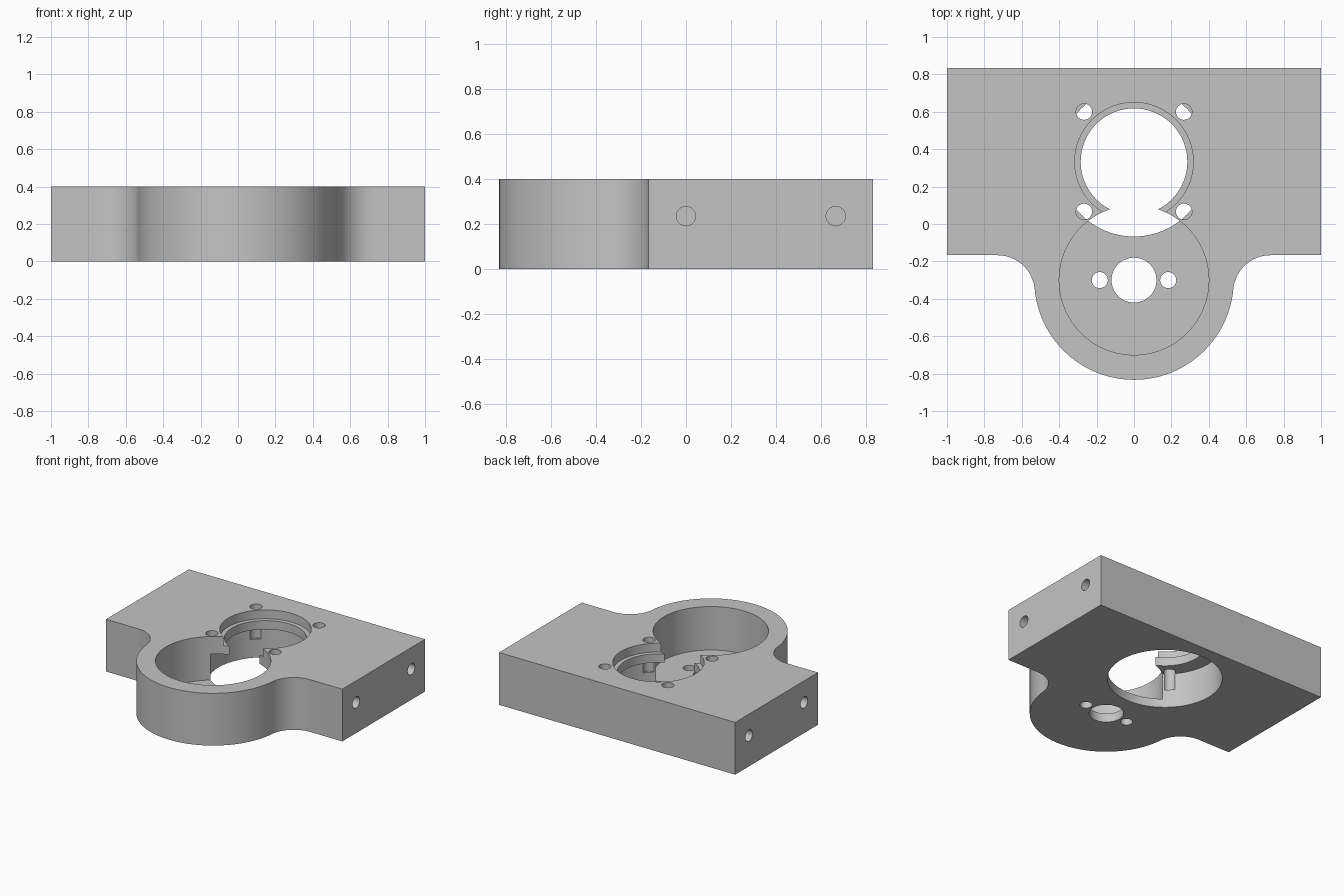
import bpy, bmesh
from math import sin, cos, pi, radians, sqrt, atan2
from mathutils import Matrix

if "Cube" in bpy.data.objects:
    bpy.data.objects.remove(bpy.data.objects["Cube"])

HEIGHT = 0.4
FRONT, BACK = -0.167, 0.833
LOBE_Y, LOBE_R, FILLET_R = -0.3, 0.533, 0.2
BORE_Y = 0.333

grey = bpy.data.materials.new("plain grey")
grey.use_nodes = True
colour = (0.55, 0.55, 0.55, 1)
grey.diffuse_color = colour
grey.node_tree.nodes["Principled BSDF"].inputs["Base Color"].default_value = colour


def arc(cx, cy, r, a0, a1, n):
    steps = [a0 + (a1 - a0) * i / n for i in range(n + 1)]
    return [(cx + r * cos(a), cy + r * sin(a)) for a in steps]


def finish(name, bm):
    bmesh.ops.recalc_face_normals(bm, faces=bm.faces)
    mesh = bpy.data.meshes.new(name)
    bm.to_mesh(mesh)
    bm.free()
    mesh.materials.append(grey)
    ob = bpy.data.objects.new(name, mesh)
    bpy.context.scene.collection.objects.link(ob)
    return ob


# Mounting block: rectangle blended into a round lobe by two fillets
fy = FRONT - FILLET_R
fx = sqrt((LOBE_R + FILLET_R) ** 2 - (fy - LOBE_Y) ** 2)
tangent = atan2(fy - LOBE_Y, fx)
half = arc(0, LOBE_Y, LOBE_R, -pi / 2, tangent, 32)
half += arc(fx, fy, FILLET_R, pi + tangent, pi / 2, 16)[1:]
half += [(1, FRONT), (1, BACK)]
outline = half + [(-x, y) for x, y in reversed(half[1:])]

bm = bmesh.new()
base = bm.faces.new([bm.verts.new((x, y, 0)) for x, y in outline])
top = bmesh.ops.extrude_face_region(bm, geom=[base])["geom"]
bmesh.ops.translate(bm, vec=(0, 0, HEIGHT),
                    verts=[v for v in top if isinstance(v, bmesh.types.BMVert)])
block = finish("mounting_block", bm)


def drill(x, y, r, z0, z1, sides=64):
    """Cut a vertical round hole between two heights."""
    bm = bmesh.new()
    bmesh.ops.create_cone(bm, cap_ends=True, segments=sides, radius1=r, radius2=r,
                          depth=z1 - z0,
                          matrix=Matrix.Translation((x, y, (z0 + z1) / 2)))
    cut(finish("hole_cutter", bm))


def drill_side(side, y, z, r, depth):
    """Cut a blind hole inward from the left or right face."""
    bm = bmesh.new()
    place = Matrix.Translation((side, y, z)) @ Matrix.Rotation(radians(90), 4, "Y")
    bmesh.ops.create_cone(bm, cap_ends=True, segments=32, radius1=r, radius2=r,
                          depth=depth * 2, matrix=place)
    cut(finish("side_hole_cutter", bm))


def cut(cutter):
    cutter.hide_render = True
    mod = block.modifiers.new("cut", "BOOLEAN")
    mod.operation = "DIFFERENCE"
    mod.solver = "EXACT"
    mod.object = cutter
    bpy.context.view_layer.objects.active = block
    bpy.ops.object.modifier_apply(modifier=mod.name)
    bpy.data.objects.remove(cutter)


# Stepped bore: wide from below, thin lip, shallow seat on top
drill(0, BORE_Y, 0.4, -0.1, 0.267, 96)
drill(0, BORE_Y, 0.285, 0.2, 0.5, 96)
drill(0, BORE_Y, 0.317, 0.333, 0.5, 96)

# Round pocket in the lobe, with a thin floor
drill(0, LOBE_Y, 0.4, 0.067, 0.5, 96)
drill(0, LOBE_Y, 0.12, -0.1, 0.2)

for side in (-1, 1):
    # Small floor holes beside the central one
    drill(side * 0.183, LOBE_Y, 0.043, -0.1, 0.2, 32)
    # Screw holes around the bore
    for dy in (-0.267, 0.267):
        drill(side * 0.267, BORE_Y + dy, 0.043, 0.14, 0.5, 32)
    # Blind holes in the side faces
    for y in (0, 0.667):
        drill_side(side, y, 0.235, 0.043, 0.4)

bpy.ops.object.select_all(action="DESELECT")
block.select_set(True)
bpy.context.view_layer.objects.active = block
bpy.ops.object.shade_smooth_by_angle(angle=radians(30))
